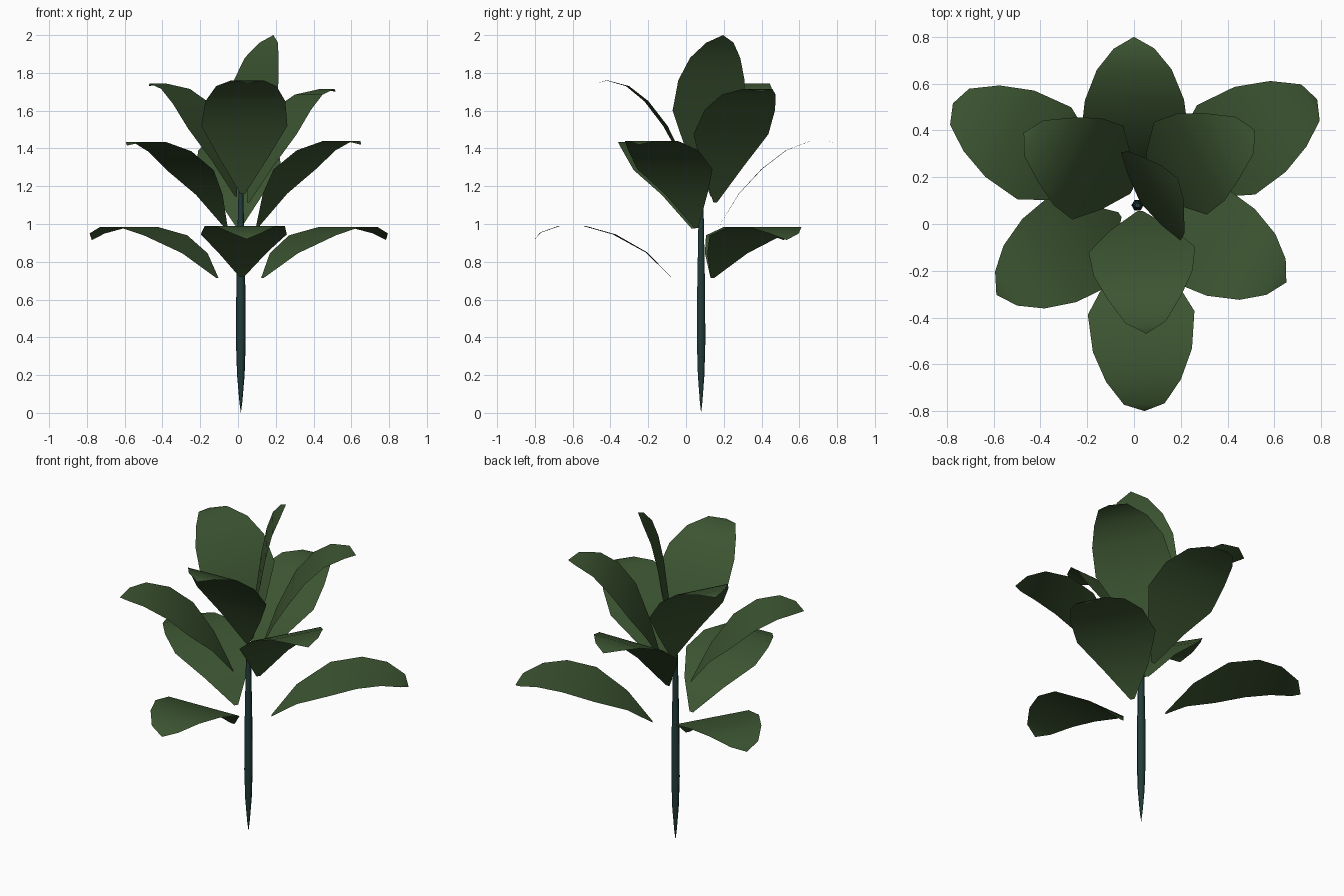
import bpy, bmesh, math
from mathutils import Vector

if "Cube" in bpy.data.objects:
    bpy.data.objects.remove(bpy.data.objects["Cube"])


def material(name, rgb):
    m = bpy.data.materials.new(name)
    m.diffuse_color = (*rgb, 1)
    m.use_nodes = True
    m.node_tree.nodes["Principled BSDF"].inputs["Base Color"].default_value = m.diffuse_color
    return m


LEAF = material("leaf_green", (0.045, 0.090, 0.031))
STEM = material("stem_dark_teal", (0.016, 0.046, 0.040))


def finish(bm, name, mat, angle):
    mesh = bpy.data.meshes.new(name)
    bm.to_mesh(mesh)
    bm.free()
    mesh.materials.append(mat)
    ob = bpy.data.objects.new(name, mesh)
    bpy.context.collection.objects.link(ob)
    bpy.ops.object.select_all(action='DESELECT')
    ob.select_set(True)
    bpy.context.view_layer.objects.active = ob
    bpy.ops.object.shade_smooth_by_angle(angle=math.radians(angle))


# Half widths along every leaf, from the narrow base to the pointed tip
WIDTHS = (0.012, 0.13, 0.228, 0.212, 0.16, 0.087, 0)

# Side curves of each tier: (outward reach, rise) at each width station
LOWER = ((0, 0), (.13, .13), (.30, .225), (.46, .27), (.59, .27), (.69, .235), (.72, .20))
MIDDLE = ((0, 0), (.11, .18), (.23, .31), (.36, .41), (.49, .46), (.58, .46), (.63, .44))
UPPER = ((0, 0), (.075, .19), (.165, .36), (.265, .49), (.365, .57), (.475, .60), (.525, .585))
CROWN = ((0, 0), (.02, .19), (.05, .38), (.08, .54), (.115, .66), (.16, .74), (.19, .78))


def leaf(name, base, azimuth, curve, bend=0, reach=1):
    """Curved sheet growing from base towards azimuth, turning by bend degrees."""
    bm = bmesh.new()
    pos, last, rows = Vector(base), (0, 0), []
    for i, ((r, z), w) in enumerate(zip(curve, WIDTHS)):
        a = math.radians(azimuth + bend * i / 6)
        step = (r - last[0]) * reach
        pos = pos + Vector((math.cos(a) * step, math.sin(a) * step, z - last[1]))
        last = (r, z)
        side = Vector((math.sin(a), -math.cos(a), 0)) * w
        rows.append([bm.verts.new(pos + side), bm.verts.new(pos - side)] if w
                    else [bm.verts.new(pos)])
    for p, q in zip(rows, rows[1:]):
        bm.faces.new([p[0]] + q + [p[1]])
    finish(bm, name, LEAF, 60)


# Lower tier
leaf("lower_leaf_front", (0.02, -0.08, 0.72), -88, LOWER)
leaf("lower_leaf_right", (0.13, 0.14, 0.715), 37, LOWER, -12, 1.06)
leaf("lower_leaf_left", (-0.11, 0.14, 0.715), 148, LOWER, 5, 1.06)

# Middle tier
leaf("middle_leaf_back", (0.005, 0.17, 0.98), 90.5, MIDDLE)
leaf("middle_leaf_right", (0.10, 0.055, 0.98), -30, MIDDLE, 2)
leaf("middle_leaf_left", (-0.06, 0.04, 0.975), 213, MIDDLE)

# Upper tier
leaf("upper_leaf_front", (0.025, 0.055, 1.16), -87, UPPER)
leaf("upper_leaf_right", (0.055, 0.155, 1.115), 32, UPPER, -7)
leaf("upper_leaf_left", (-0.01, 0.14, 1.145), 151, UPPER, 1)

# Upright crown leaf
leaf("crown_leaf", (0.03, 0.09, 1.22), 34, CROWN)

# Tapered six-sided stem, pointed at the bottom
bm = bmesh.new()
rings = []
for z, r in ((0.06, .008), (0.2, .02), (0.38, .026), (0.65, .024), (0.95, .018), (1.2, .012)):
    rings.append([bm.verts.new((0.015 + r * math.cos(k * math.pi / 3),
                                0.08 + r * math.sin(k * math.pi / 3), z)) for k in range(6)])
tip = bm.verts.new((0.015, 0.08, 0))
for k in range(6):
    j = (k + 1) % 6
    bm.faces.new((tip, rings[0][j], rings[0][k]))
    for a, b in zip(rings, rings[1:]):
        bm.faces.new((a[k], a[j], b[j], b[k]))
bm.faces.new(rings[-1])
finish(bm, "stem", STEM, 65)
